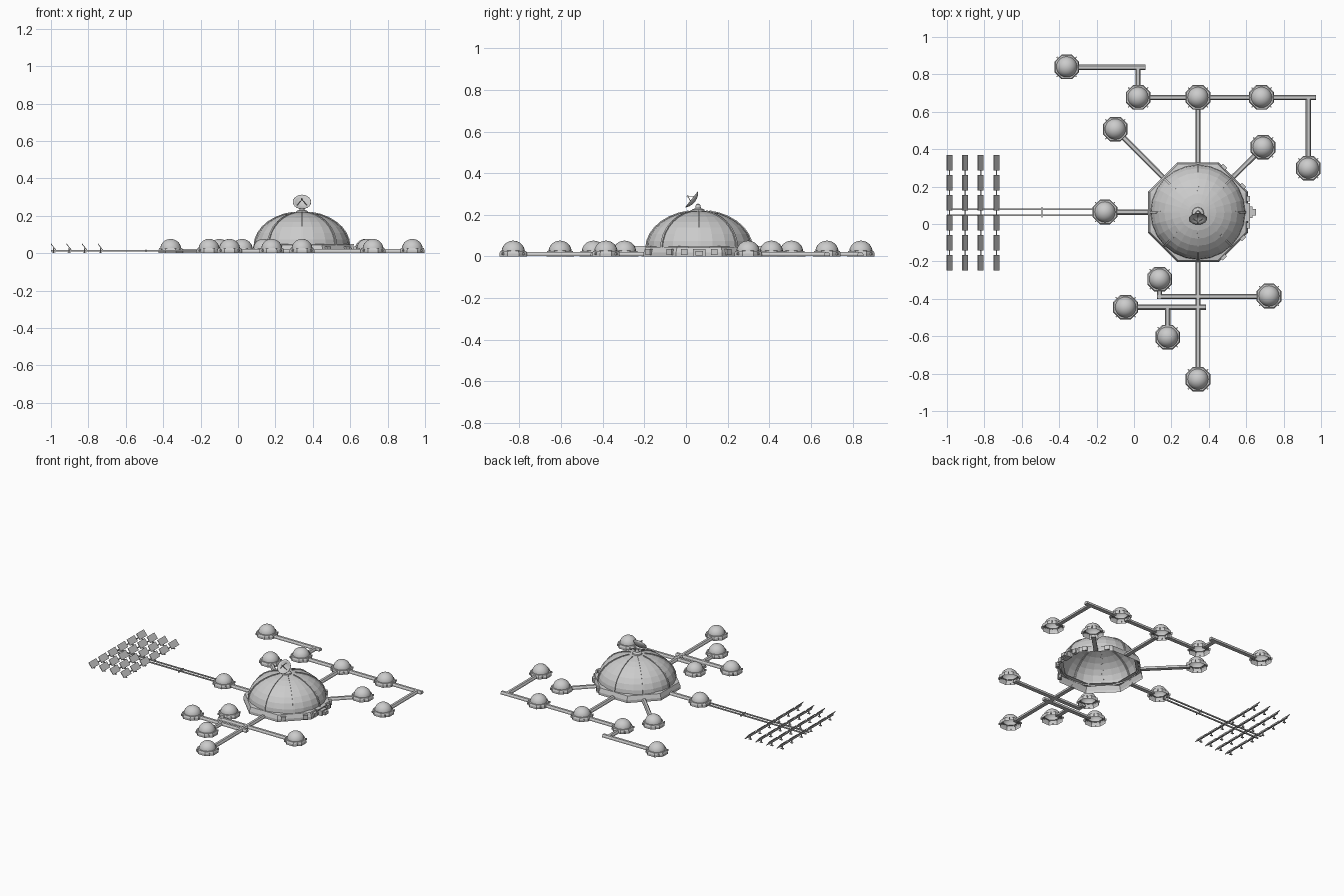
import bpy, bmesh, math
from mathutils import Vector, Matrix

if "Cube" in bpy.data.objects:
    bpy.data.objects.remove(bpy.data.objects["Cube"])

CX, CY = 0.342, 0.063          # centre of the main dome
C8 = math.cos(math.pi / 8)


def finish(bm, name, smooth=False):
    bmesh.ops.recalc_face_normals(bm, faces=bm.faces)
    me = bpy.data.meshes.new(name)
    bm.to_mesh(me)
    bm.free()
    ob = bpy.data.objects.new(name, me)
    bpy.context.collection.objects.link(ob)
    if smooth:
        for p in me.polygons:
            p.use_smooth = True
    return ob


def lathe(bm, profile, n, centre=(0, 0, 0), phase=0.0, mat=None):
    """Spin (radius, z) points round z; a zero radius closes to a tip."""
    mat = mat or Matrix.Translation(centre)
    rings = []
    for r, z in profile:
        if r < 1e-6:
            rings.append([bm.verts.new(mat @ Vector((0, 0, z)))] * n)
        else:
            rings.append([bm.verts.new(mat @ Vector((r * math.cos(a), r * math.sin(a), z)))
                          for a in (phase + 2 * math.pi * i / n for i in range(n))])
    for lo, hi in zip(rings, rings[1:]):
        for i in range(n):
            j = (i + 1) % n
            bm.faces.new(list(dict.fromkeys((lo[i], lo[j], hi[j], hi[i]))))


def box(bm, size, mat):
    bmesh.ops.create_cube(bm, size=1, matrix=mat @ Matrix.Diagonal((*size, 1)))


def at(x, y, z, ang=0.0):
    return Matrix.Translation((x, y, z)) @ Matrix.Rotation(ang, 4, 'Z')


def beam(bm, a, b, section):
    """Extrude a closed (side, height) section from a to b on the ground."""
    a, b = Vector((*a, 0)), Vector((*b, 0))
    side = Vector((0, 0, 1)).cross((b - a).normalized())
    ends = [[bm.verts.new(p + side * s + Vector((0, 0, h))) for s, h in section] for p in (a, b)]
    n = len(section)
    for i in range(n):
        j = (i + 1) % n
        bm.faces.new((ends[0][i], ends[0][j], ends[1][j], ends[1][i]))
    bm.faces.new(ends[0])
    bm.faces.new(ends[1])


# main octagonal base wall, open below
bm = bmesh.new()
lathe(bm, [(0.267 / C8, 0), (0.267 / C8, 0.018), (0.257 / C8, 0.045), (0.248, 0.05)],
      8, (CX, CY, 0), math.pi / 8)
finish(bm, "main_base_wall")

# main faceted dome
def dome_pt(t, grow=0.0):
    return (0.254 + grow) * math.cos(t), 0.038 + (0.182 + grow) * math.sin(t)

steps = [math.pi / 2 * i / 8 for i in range(9)]
bm = bmesh.new()
lathe(bm, [dome_pt(t) for t in steps[:-1]] + [(0, 0.22)], 24, (CX, CY, 0))
finish(bm, "main_dome")

# eight ribs over the dome
bm = bmesh.new()
for k in range(8):
    m = at(CX, CY, 0, k * math.pi / 4)
    rows = []
    for t in steps[:-1]:
        (ri, zi), (ro, zo) = dome_pt(t, -0.004), dome_pt(t, 0.005)
        w = 0.006 * (0.35 + 0.65 * math.cos(t))
        rows.append([bm.verts.new(m @ Vector(p)) for p in
                     ((ri, -w, zi), (ro, -w, zo), (ro, w, zo), (ri, w, zi))])
    for a, b in zip(rows, rows[1:]):
        for i in range(3):
            bm.faces.new((a[i], a[i + 1], b[i + 1], b[i]))
finish(bm, "dome_ribs")

# entrance porch and wall hatches on the three right-hand faces
bm = bmesh.new()
box(bm, (0.035, 0.06, 0.035), at(CX + 0.275, CY, 0.0175))
box(bm, (0.03, 0.035, 0.022), at(CX + 0.296, CY, 0.016))
box(bm, (0.03, 0.1, 0.008), at(CX + 0.262, CY, 0.044))
for ang in (-math.pi / 4, 0, math.pi / 4):
    for off in (-0.072, 0.072):
        box(bm, (0.022, 0.032, 0.03), at(CX, CY, 0.022, ang) @ Matrix.Translation((0.266, off, 0)))
finish(bm, "entrance_and_hatches")

# dish antenna on the dome top
bm = bmesh.new()
lathe(bm, [(0.034, 0.212), (0.03, 0.225), (0.014, 0.232), (0.01, 0.25), (0, 0.254)], 12, (CX, CY - 0.005, 0))
finish(bm, "dish_mount")
tilt = Vector((0, -0.78, 0.62)).to_track_quat('Z', 'Y').to_matrix().to_4x4()
dish_m = Matrix.Translation((CX, CY - 0.02, 0.262)) @ tilt
bm = bmesh.new()
lathe(bm, [(0, 0), (0.02, 0.003), (0.037, 0.010), (0.049, 0.019),
           (0.048, 0.021), (0.036, 0.013), (0.02, 0.006), (0, 0.003)], 20, mat=dish_m)
finish(bm, "dish", True)
bm = bmesh.new()
for k in range(3):
    a = k * 2 * math.pi / 3 + math.pi / 2
    foot, tip = Vector((0.03 * math.cos(a), 0.03 * math.sin(a), 0.009)), Vector((0, 0, 0.042))
    d = tip - foot
    box(bm, (0.0025, 0.0025, d.length), dish_m @ Matrix.Translation((foot + tip) / 2)
        @ d.to_track_quat('Z', 'Y').to_matrix().to_4x4())
box(bm, (0.008, 0.008, 0.01), dish_m @ Matrix.Translation((0, 0, 0.043)))
finish(bm, "dish_feed")

# small habitat pods: octagonal wall, round dome, window fins
pods = [(-0.36, 0.84), (0.022, 0.677), (0.342, 0.677), (0.682, 0.677), (0.932, 0.298),
        (-0.10, 0.507), (0.69, 0.41), (-0.155, 0.064), (0.137, -0.295), (0.722, -0.385),
        (-0.045, -0.445), (0.18, -0.605), (0.342, -0.83)]
for i, (x, y) in enumerate(pods):
    bm = bmesh.new()
    lathe(bm, [(0.066 / C8, 0), (0.066 / C8, 0.015), (0.061 / C8, 0.027), (0.05, 0.028)],
          8, (x, y, 0), math.pi / 8)
    for k in range(4):
        box(bm, (0.014, 0.006, 0.012), at(x, y, 0.014, math.pi / 4 + k * math.pi / 2)
            @ Matrix.Translation((0.068, 0, 0)))
    finish(bm, f"pod_base_{i + 1}")
    bm = bmesh.new()
    prof = [(0.056 * math.cos(t), 0.022 + 0.054 * math.sin(t)) for t in steps[:-1]] + [(0, 0.076)]
    lathe(bm, prof, 20, (x, y, 0))
    finish(bm, f"pod_dome_{i + 1}", True)

# corridors joining the pods
section = [(-0.014, 0.002), (0.014, 0.002), (0.014, 0.012), (0.008, 0.021), (-0.008, 0.021), (-0.014, 0.012)]
q = 0.262 * math.sqrt(0.5)
g = 0.045
corridors = [((-0.36 + g, 0.838), (0.062, 0.838)), ((0.022, 0.838), (0.022, 0.677 + g)),
             ((0.022 + g, 0.677), (0.342 - g, 0.677)), ((0.342 + g, 0.677), (0.682 - g, 0.677)),
             ((0.682 + g, 0.677), (0.972, 0.677)), ((0.932, 0.677), (0.932, 0.298 + g)),
             ((0.342, 0.677 - g), (CX, CY + 0.262)),
             ((-0.07, 0.477), (CX - q, CY + q)), ((0.66, 0.38), (CX + q, CY + q)),
             ((-0.155 + g, CY), (CX - 0.262, CY)), ((CX, CY - 0.262), (CX, -0.83 + g)),
             ((0.137, -0.295 - g), (0.137, -0.40)), ((0.122, -0.388), (0.722 - g, -0.388)),
             ((-0.045 + g, -0.445), (0.385, -0.445)), ((0.18, -0.445), (0.18, -0.605 + g))]
bm = bmesh.new()
for a, b in corridors:
    beam(bm, a, b, section)
finish(bm, "corridors")

# twin power rails out to the solar field
bm = bmesh.new()
for y in (0.048, 0.079):
    w = 0.004
    beam(bm, (-0.205, y), (-1.0, y), [(-w, 0.010), (w, 0.010), (w, 0.018), (-w, 0.018)])
box(bm, (0.006, 0.055, 0.014), at(-0.492, 0.063, 0.012))
finish(bm, "power_rails")

# solar field: four rows of six tilted panels on a spine with posts
bm = bmesh.new()
for x in (-0.986, -0.903, -0.82, -0.735):
    box(bm, (0.007, 0.6, 0.006), at(x, 0.06, 0.024))
    for k in range(6):
        y = 0.328 - 0.107 * k
        box(bm, (0.045, 0.083, 0.004), at(x, y, 0.032) @ Matrix.Rotation(math.radians(52), 4, 'Y'))
        box(bm, (0.006, 0.006, 0.028), at(x, y, 0.014))
        box(bm, (0.018, 0.012, 0.004), at(x, y, 0.002))
finish(bm, "solar_panels")
